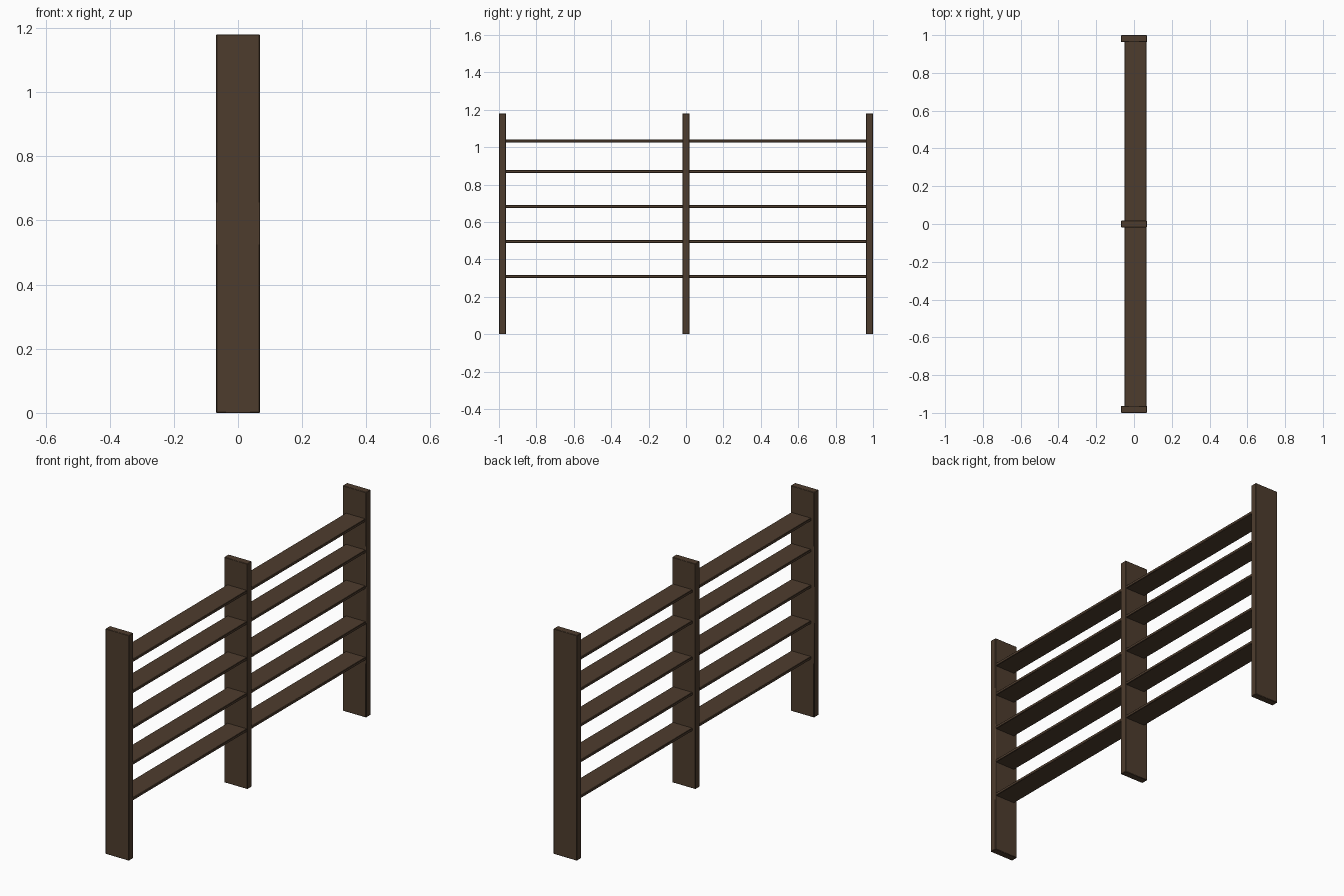
import bpy

if "Cube" in bpy.data.objects:
    bpy.data.objects.remove(bpy.data.objects["Cube"])

# dark brown wood
wood = bpy.data.materials.new("dark_brown_wood")
wood.diffuse_color = (0.076, 0.046, 0.027, 1)
wood.use_nodes = True
wood.node_tree.nodes["Principled BSDF"].inputs["Base Color"].default_value = wood.diffuse_color


def board(name, lo, hi, bevel):
    """Axis-aligned plank between two corners, with softened edges."""
    bpy.ops.mesh.primitive_cube_add(size=1)
    ob = bpy.context.object
    ob.name = name
    for v in ob.data.vertices:
        v.co = [lo[i] if v.co[i] < 0 else hi[i] for i in range(3)]
    ob.data.materials.append(wood)
    mod = ob.modifiers.new("soft_edges", 'BEVEL')
    mod.width = bevel
    mod.segments = 1
    bpy.ops.object.shade_smooth_by_angle()
    return ob


HALF_W, HEIGHT, THICK = 0.068, 1.18, 0.037

# three upright posts
for label, y in (("front", -1 + THICK / 2), ("middle", 0), ("back", 1 - THICK / 2)):
    board(label + "_post", (-HALF_W, y - THICK / 2, 0),
          (HALF_W, y + THICK / 2, HEIGHT), 0.002)

# five flat slats in each bay, set toward the +x edge of the posts
for bay, y0, y1 in (("front", -1 + THICK, -THICK / 2), ("back", THICK / 2, 1 - THICK)):
    for i, z in enumerate((0.308, 0.495, 0.682, 0.87, 1.033)):
        board(f"{bay}_slat_{i + 1}", (-0.05, y0 - 0.002, z - 0.0075),
              (0.065, y1 + 0.002, z + 0.0075), 0.002)
